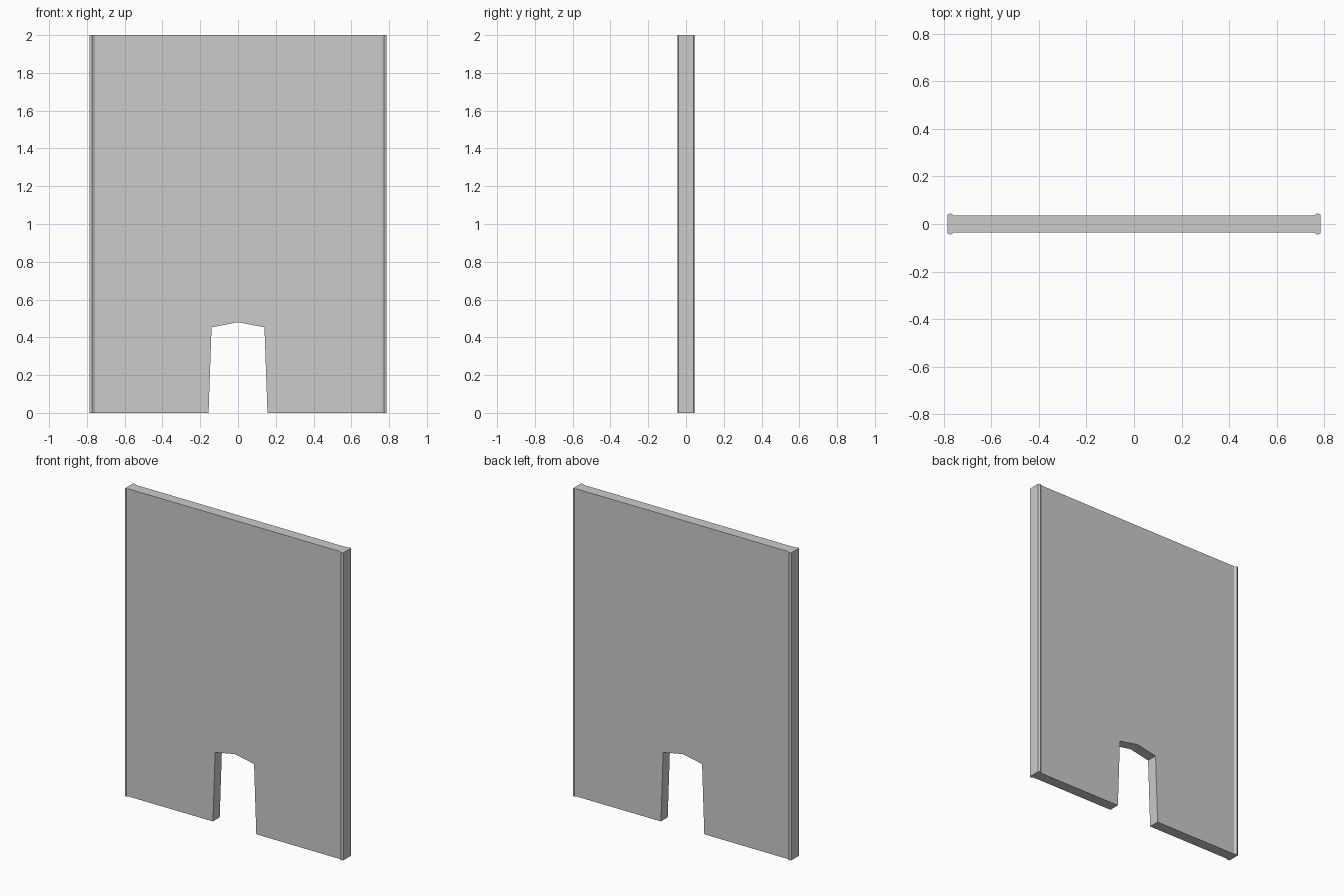
import bpy, bmesh
from mathutils import Vector

if "Cube" in bpy.data.objects:
    bpy.data.objects.remove(bpy.data.objects["Cube"])


def prism(name, points, direction):
    """Extrude a closed polygon along a direction into a solid."""
    bm = bmesh.new()
    face = bm.faces.new([bm.verts.new(p) for p in points])
    ext = bmesh.ops.extrude_face_region(bm, geom=[face])
    verts = [g for g in ext["geom"] if isinstance(g, bmesh.types.BMVert)]
    bmesh.ops.translate(bm, verts=verts, vec=Vector(direction))
    bmesh.ops.recalc_face_normals(bm, faces=bm.faces)
    mesh = bpy.data.meshes.new(name)
    bm.to_mesh(mesh)
    bm.free()
    obj = bpy.data.objects.new(name, mesh)
    bpy.context.collection.objects.link(obj)
    return obj


# Panel: plan profile with a raised bead at each end, mirrored in x and y
quarter = [(0.757, 0.035), (0.772, 0.045), (0.785, 0.039)]
half = quarter + [(x, -y) for x, y in reversed(quarter)]
plan = half + [(-x, y) for x, y in reversed(half)]
panel = prism("wall_panel", [(x, y, 0) for x, y in plan], (0, 0, 2))

# Doorway: tapered opening with a shallow peaked top
door = [(-0.158, -0.02), (-0.156, 0), (-0.14, 0.453), (0, 0.48),
        (0.14, 0.453), (0.156, 0), (0.158, -0.02)]
cutter = prism("doorway_cutter", [(x, -0.2, z) for x, z in door], (0, 0.4, 0))
cutter.hide_render = True

cut = panel.modifiers.new("doorway", 'BOOLEAN')
cut.operation = 'DIFFERENCE'
cut.solver = 'EXACT'
cut.object = cutter
bpy.context.view_layer.objects.active = panel
bpy.ops.object.modifier_apply(modifier=cut.name)
bpy.data.objects.remove(cutter)
